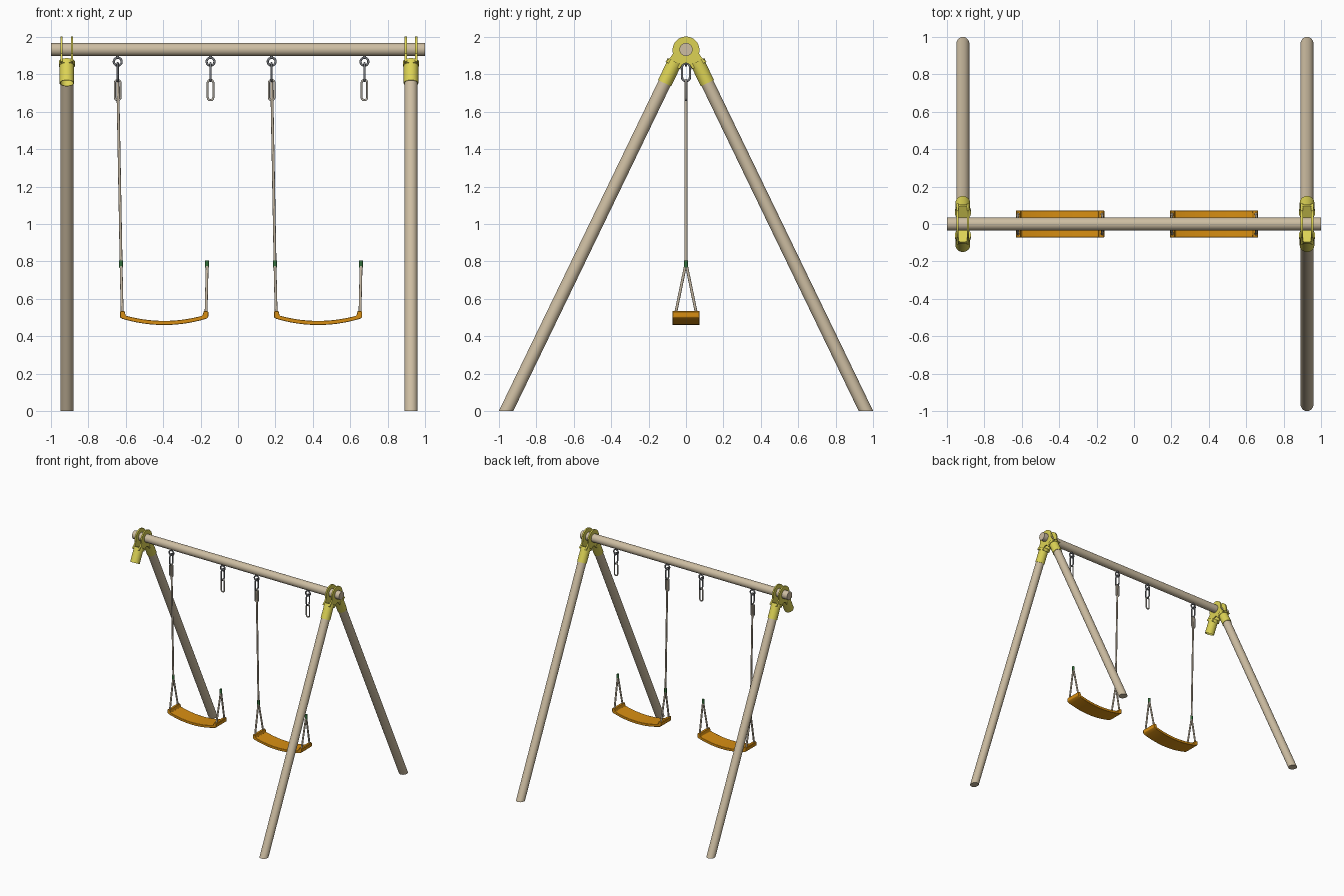
import bpy, bmesh, math
from mathutils import Vector, Matrix

if "Cube" in bpy.data.objects:
    bpy.data.objects.remove(bpy.data.objects["Cube"])


def material(name, rgb):
    m = bpy.data.materials.new(name)
    m.diffuse_color = (*rgb, 1)
    m.use_nodes = True
    m.node_tree.nodes["Principled BSDF"].inputs["Base Color"].default_value = m.diffuse_color
    return m


WOOD = material("wood", (0.61, 0.51, 0.36))
YELLOW = material("yellow", (0.72, 0.65, 0.09))
ORANGE = material("orange", (0.68, 0.27, 0.006))
ROPE = material("rope", (0.55, 0.47, 0.36))
GREEN = material("green", (0.035, 0.17, 0.045))
STEEL = material("dark steel", (0.20, 0.21, 0.23))
LINK = material("light metal", (0.56, 0.52, 0.45))


def finish(name, bm, mat, angle=40):
    bmesh.ops.recalc_face_normals(bm, faces=bm.faces)
    me = bpy.data.meshes.new(name)
    bm.to_mesh(me)
    bm.free()
    me.materials.append(mat)
    ob = bpy.data.objects.new(name, me)
    bpy.context.collection.objects.link(ob)
    bpy.ops.object.select_all(action='DESELECT')
    bpy.context.view_layer.objects.active = ob
    ob.select_set(True)
    bpy.ops.object.shade_smooth_by_angle(angle=math.radians(angle))
    return ob


def rod(name, a, b, r, mat, seg=32, floor_cut=False):
    a, b = Vector(a), Vector(b)
    d = b - a
    bm = bmesh.new()
    mx = Matrix.Translation((a + b) / 2) @ d.to_track_quat('Z', 'Y').to_matrix().to_4x4()
    bmesh.ops.create_cone(bm, cap_ends=True, segments=seg, radius1=r, radius2=r,
                          depth=d.length, matrix=mx)
    if floor_cut:  # slide the lower ring along the axis to lie flat on the ground
        for v in bm.verts:
            if v.co.z < 0.5:
                v.co -= d * (v.co.z / d.z)
    return finish(name, bm, mat)


def socket(name, a, b, outer, inner, mat, seg=32):
    # closed at the top, open at the bottom
    a, b = Vector(a), Vector(b)
    rot = (b - a).to_track_quat('Z', 'Y')
    bm = bmesh.new()
    rings = []
    for c, r in ((a, outer), (b, outer), (b, inner), (a.lerp(b, 0.1), inner)):
        rings.append([bm.verts.new(c + rot @ Vector((r * math.cos(t), r * math.sin(t), 0)))
                      for t in (2 * math.pi * i / seg for i in range(seg))])
    for p, q in zip(rings, rings[1:]):
        for i in range(seg):
            j = (i + 1) % seg
            bm.faces.new((p[i], p[j], q[j], q[i]))
    bm.faces.new(rings[0])
    bm.faces.new(rings[-1])
    return finish(name, bm, mat)


def extrude(name, pts, offset, mat, angle=30):
    bm = bmesh.new()
    f = bm.faces.new([bm.verts.new(p) for p in pts])
    ext = bmesh.ops.extrude_face_region(bm, geom=[f])
    bmesh.ops.translate(bm, vec=offset,
                        verts=[v for v in ext['geom'] if isinstance(v, bmesh.types.BMVert)])
    return finish(name, bm, mat, angle)


def ring(name, center, hw, hh, r, mat, side=False, n=24, m=10):
    # stadium-shaped wire loop in the front plane, or the side plane
    bm = bmesh.new()
    loops = []
    for i in range(n):
        t = 2 * math.pi * (i + 0.5) / n
        out = Vector((math.cos(t), 0, math.sin(t)))
        c = out * hw + Vector((0, 0, math.copysign(hh - hw, out.z)))
        loops.append([bm.verts.new(c + out * r * math.cos(s) + Vector((0, r * math.sin(s), 0)))
                      for s in (2 * math.pi * k / m for k in range(m))])
    for i in range(n):
        p, q = loops[i], loops[(i + 1) % n]
        for k in range(m):
            bm.faces.new((p[k], p[(k + 1) % m], q[(k + 1) % m], q[k]))
    if side:
        bmesh.ops.rotate(bm, verts=bm.verts, matrix=Matrix.Rotation(math.pi / 2, 3, 'Z'))
    bmesh.ops.translate(bm, verts=bm.verts, vec=center)
    return finish(name, bm, mat, 60)


BEAM_Z = 1.933


def axis(x, s, z):
    # point on the sloping leg axis at height z
    return (x, s * (0.962 - 0.4835 * z), z)


# Top beam
rod("top_beam", (-1, 0, BEAM_Z), (1, 0, BEAM_Z), 0.035, WOOD)

# Corner brackets: two cheek plates, collars and leg sockets
for side, x in (("left", -0.915), ("right", 0.925)):
    outline = [(0.072 * math.cos(t), BEAM_Z - 0.003 + 0.072 * math.sin(t))
               for t in (math.radians(-15 + 210 * i / 28) for i in range(29))]
    outline += [(-0.085, 1.888), (-0.11, 1.868), (-0.034, 1.83)]
    outline += [(0.026 * math.cos(t), 1.838 + 0.022 * math.sin(t))
                for t in (math.radians(160 - 140 * i / 8) for i in range(9))]
    outline += [(0.034, 1.83), (0.11, 1.868), (0.085, 1.888)]
    for k, dx in (("outer", -0.034), ("inner", 0.022)):
        extrude(f"{side}_bracket_plate_{k}", [(x + dx, y, z) for y, z in outline],
                (0.012, 0, 0), YELLOW)
    for end, s in (("front", -1), ("back", 1)):
        rod(f"{side}_{end}_collar", axis(x, s, 1.868), axis(x, s, 1.846), 0.043, YELLOW)
        socket(f"{side}_{end}_socket", axis(x, s, 1.85), axis(x, s, 1.753), 0.039, 0.035, YELLOW)
        # The left front leg is absent
        if (side, end) != ("left", "front"):
            rod(f"{side}_{end}_leg", axis(x, s, 0), axis(x, s, 1.84), 0.0348, WOOD,
                floor_cut=True)

# Two swings
for tag, cx in (("left", -0.395), ("right", 0.428)):
    # Curved seat with raised end lips
    xs = [-0.205 + 0.41 * i / 16 for i in range(17)]
    sag = lambda u: 0.46 + 0.037 * (u / 0.237) ** 2
    prof = [(-0.236, 0.53), (-0.236, 0.502), (-0.226, 0.494)]
    prof += [(u, sag(u)) for u in xs]
    prof += [(0.226, 0.494), (0.236, 0.502), (0.236, 0.53), (0.231, 0.535), (0.212, 0.535)]
    prof += [(u, sag(u) + 0.022) for u in reversed(xs)]
    prof += [(-0.212, 0.535), (-0.231, 0.535)]
    seat = extrude(f"{tag}_seat", [(cx + u, -0.072, z) for u, z in prof],
                   (0, 0.144, 0), ORANGE, 35)
    bev = seat.modifiers.new("soft_edges", 'BEVEL')
    bev.width, bev.segments, bev.limit_method = 0.003, 2, 'ANGLE'
    bev.angle_limit = math.radians(50)

    for end, s in (("left", -1), ("right", 1)):
        n = f"{tag}_swing_{end}"
        top_x, low_x = cx + s * 0.248, cx + s * 0.230
        # Eye bolt, chain link and snap link
        rod(n + "_eye_stem", (top_x, 0, 1.91), (top_x, 0, 1.889), 0.008, STEEL, 12)
        ring(n + "_eye", (top_x, 0, 1.868), 0.021, 0.021, 0.006, STEEL)
        ring(n + "_chain_link", (top_x, 0, 1.812), 0.021, 0.048, 0.006, STEEL, side=True)
        ring(n + "_snap_link", (top_x, 0, 1.716), 0.015, 0.054, 0.0055, LINK)
        # Long rope hangs only on the left end of each swing
        if s < 0:
            rod(n + "_rope", (top_x, 0, 1.768), (low_x, 0, 0.79), 0.0075, ROPE, 12)
        # Green clamp and split seat ropes
        rod(n + "_clamp", (low_x, 0, 0.767), (low_x, 0, 0.806), 0.0105, GREEN, 16)
        for face, y in (("front", -0.057), ("back", 0.057)):
            rod(f"{n}_{face}_seat_rope", (low_x, y * 0.06, 0.775),
                (cx + s * 0.224, y, 0.515), 0.0075, ROPE, 12)
